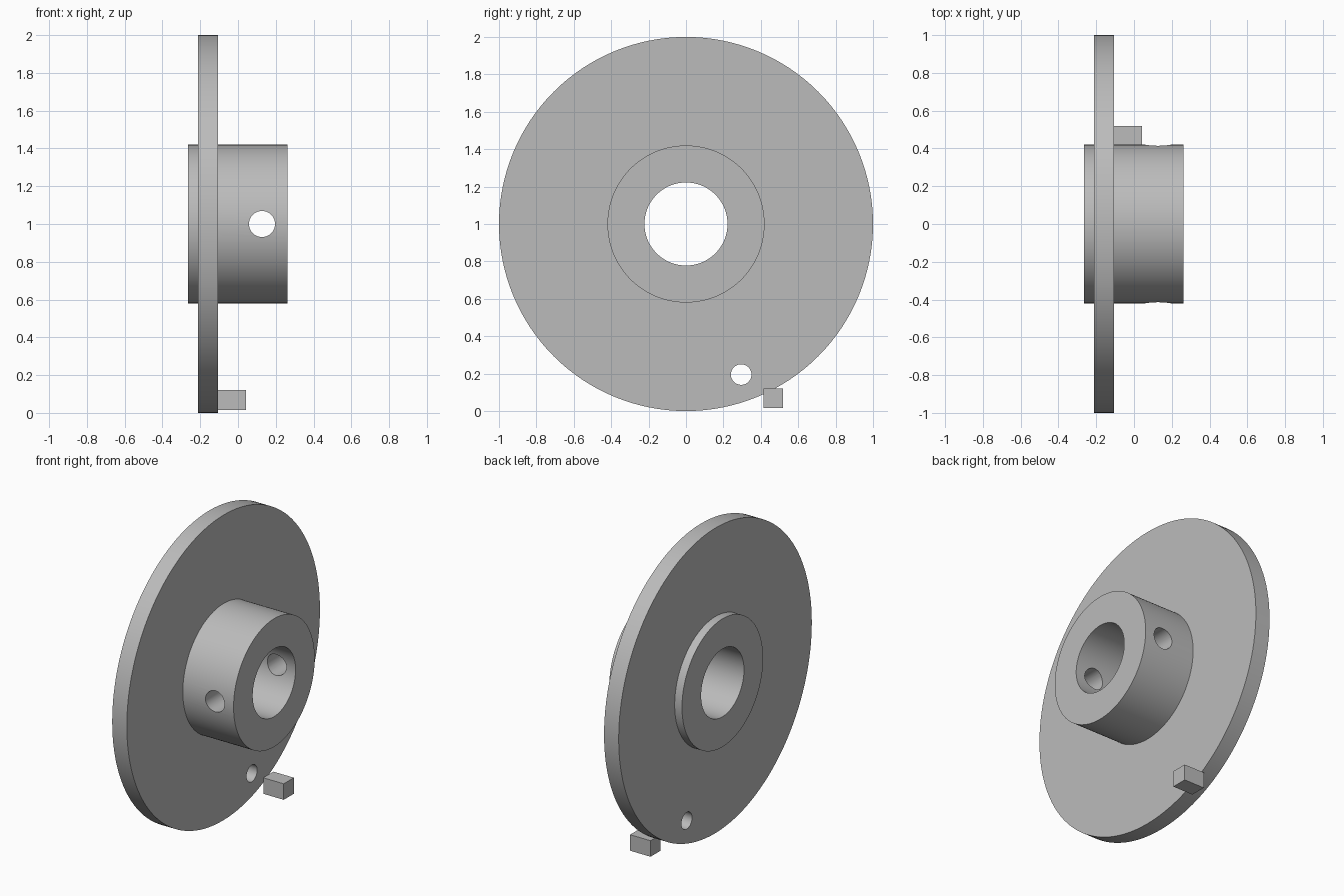
import bpy
import math
from mathutils import Matrix

default = bpy.data.objects.get("Cube")
if default:
    bpy.data.objects.remove(default, do_unlink=True)

AXIS_Z = 1.0      # height of the turning axis
SEGMENTS = 128

metal = bpy.data.materials.new("plain_grey")
metal.use_nodes = True
grey = (0.5, 0.5, 0.5, 1.0)
metal.diffuse_color = grey
metal.node_tree.nodes["Principled BSDF"].inputs["Base Color"].default_value = grey


def turned_part(name, profile):
    """Revolve a closed (x, radius) profile around the x axis."""
    verts, faces, n = [], [], len(profile)
    for s in range(SEGMENTS):
        a = 2 * math.pi * s / SEGMENTS
        verts += [(x, r * math.cos(a), AXIS_Z + r * math.sin(a)) for x, r in profile]
        t = (s + 1) % SEGMENTS
        for i in range(n):
            j = (i + 1) % n
            faces.append((s * n + i, s * n + j, t * n + j, t * n + i))
    mesh = bpy.data.meshes.new(name)
    mesh.from_pydata(verts, [], faces)
    mesh.materials.append(metal)
    obj = bpy.data.objects.new(name, mesh)
    bpy.context.collection.objects.link(obj)
    bpy.ops.object.select_all(action="DESELECT")
    obj.select_set(True)
    bpy.context.view_layer.objects.active = obj
    bpy.ops.object.mode_set(mode="EDIT")
    bpy.ops.mesh.select_all(action="SELECT")
    bpy.ops.mesh.normals_make_consistent(inside=False)
    bpy.ops.object.mode_set(mode="OBJECT")
    return obj


def drill(target, centre, radius, depth, rotation):
    """Cut a round hole straight through the target."""
    bpy.ops.mesh.primitive_cylinder_add(vertices=48, radius=radius, depth=depth,
                                        location=centre, rotation=rotation)
    cutter = bpy.context.object
    cutter.hide_render = True
    cutter.data.materials.append(metal)
    mod = target.modifiers.new("hole", "BOOLEAN")
    mod.operation = "DIFFERENCE"
    mod.solver = "EXACT"
    mod.object = cutter
    bpy.context.view_layer.objects.active = target
    bpy.ops.object.modifier_apply(modifier=mod.name)
    bpy.data.objects.remove(cutter, do_unlink=True)


# Flange disc and bored hub, turned as one piece
bore, hub, rim = 0.222, 0.42, 1.0
back, disc_back, disc_front, front = -0.265, -0.212, -0.106, 0.262
body = turned_part("flanged_hub", [
    (back, bore), (back, hub), (disc_back, hub), (disc_back, rim),
    (disc_front, rim), (disc_front, hub), (front, hub), (front, bore),
])

# Set-screw hole across the hub, and pin hole through the disc
quarter = math.pi / 2
drill(body, (0.127, 0, AXIS_Z), 0.069, 1.2, (quarter, 0, 0))
drill(body, (-0.16, 0.295, 0.195), 0.055, 0.4, (0, quarter, 0))

bpy.ops.object.select_all(action="DESELECT")
body.select_set(True)
bpy.context.view_layer.objects.active = body
bpy.ops.object.shade_smooth_by_angle(angle=math.radians(30))

# Small square stop block at the disc edge
bpy.ops.mesh.primitive_cube_add(size=1, location=(-0.032, 0.466, 0.068))
block = bpy.context.object
block.name = "stop_block"
block.data.transform(Matrix.Diagonal((0.148, 0.105, 0.105, 1)))
block.data.materials.append(metal)
